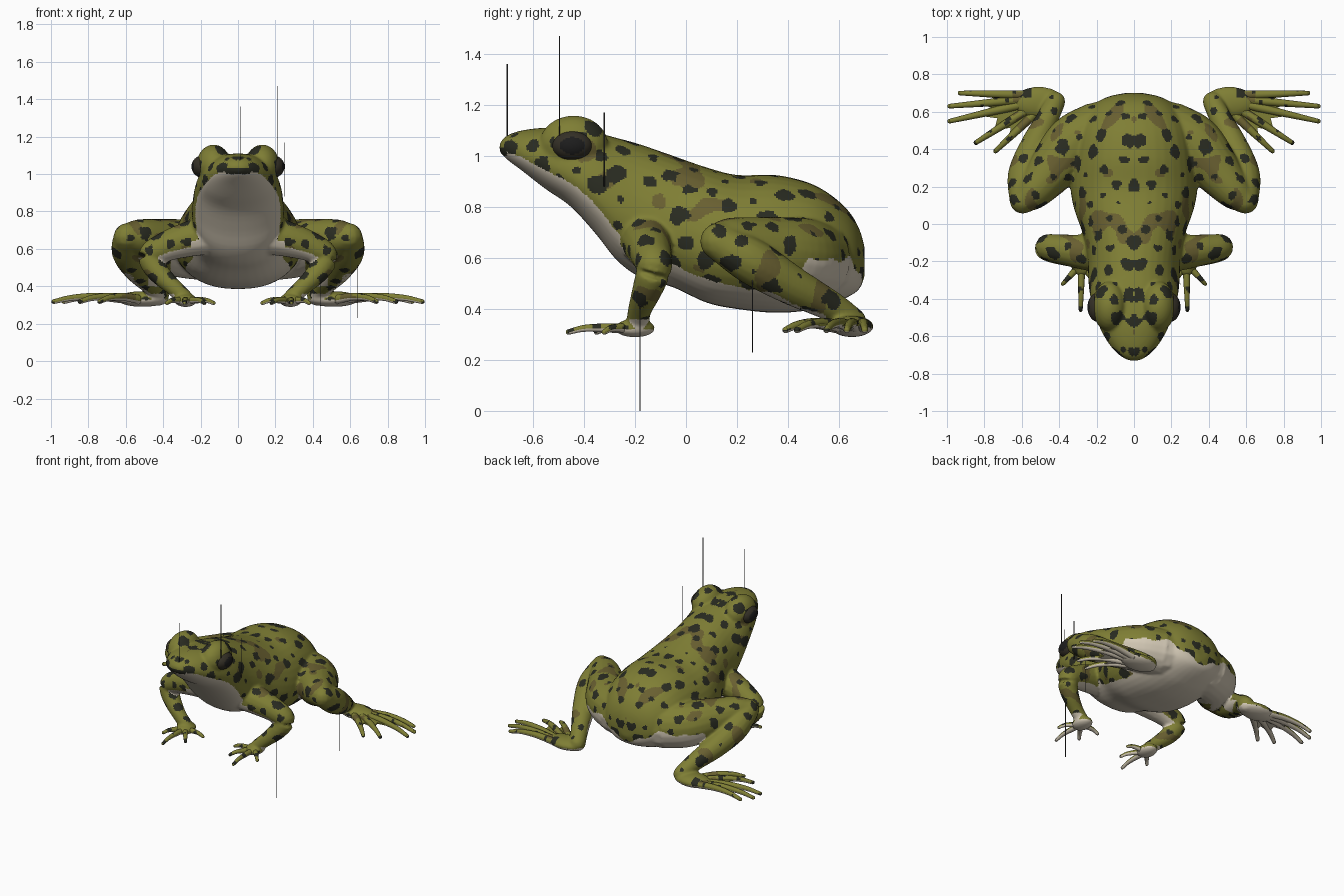
import bpy, bmesh, math, random
from mathutils import Vector, Matrix, noise, kdtree

if "Cube" in bpy.data.objects:
    bpy.data.objects.remove(bpy.data.objects["Cube"])

random.seed(7)


def material(name, rgb):
    m = bpy.data.materials.new(name)
    m.diffuse_color = (*rgb, 1)
    m.use_nodes = True
    m.node_tree.nodes["Principled BSDF"].inputs["Base Color"].default_value = m.diffuse_color
    return m


OLIVE = material("olive_green", (0.212, 0.21, 0.035))
DARK = material("dark_spot", (0.022, 0.024, 0.015))
BROWN = material("brown_blotch", (0.14, 0.115, 0.03))
CREAM = material("cream_belly", (0.66, 0.59, 0.47))
IRIS = material("eye_dark_brown", (0.035, 0.03, 0.02))
PUPIL = material("pupil_black", (0.012, 0.012, 0.012))
GREY = material("pointer_grey", (0.06, 0.06, 0.06))


def smooth_path(points, steps=6):
    """Catmull-Rom through points of any dimension."""
    p = [Vector(q) for q in points]
    p = [p[0] * 2 - p[1]] + p + [p[-1] * 2 - p[-2]]
    out = []
    for a, b, c, d in zip(p, p[1:], p[2:], p[3:]):
        for i in range(steps):
            t = i / steps
            out.append((b * 2 + (c - a) * t + (a * 2 - b * 5 + c * 4 - d) * t * t
                        + (b * 3 - a - c * 3 + d) * t ** 3) * 0.5)
    return out + [p[-2]]


def loft(bm, rings):
    rows = [[bm.verts.new(v) for v in r] for r in rings]
    n = len(rows[0])
    for a, b in zip(rows, rows[1:]):
        for i in range(n):
            bm.faces.new((a[i], a[(i + 1) % n], b[(i + 1) % n], b[i]))
    bm.faces.new(rows[0][::-1])
    bm.faces.new(rows[-1])


def ball(bm, c, r, seg=24):
    mat = Matrix.Translation(c) @ Matrix.Diagonal((*r, 1))
    bmesh.ops.create_uvsphere(bm, u_segments=seg, v_segments=seg // 2, radius=1, matrix=mat)


def tube(bm, points, side=1, n=12, steps=6):
    """Round tube through (x, y, z, radius) with ball ends."""
    path = smooth_path([(x * side, y, z, r) for x, y, z, r in points], steps)
    rings = []
    for i, q in enumerate(path):
        t = (path[min(i + 1, len(path) - 1)] - path[max(i - 1, 0)]).to_3d().normalized()
        u = t.cross(Vector((0.13, 0.2, 0.97))).normalized()
        v = t.cross(u)
        rings.append([q.to_3d() + (u * math.cos(k * math.tau / n) + v * math.sin(k * math.tau / n)) * q[3]
                      for k in range(n)])
    loft(bm, rings)
    for q in (path[0], path[-1]):
        ball(bm, q.to_3d(), (q[3],) * 3, 12)


def make(name, bm, mats):
    bmesh.ops.recalc_face_normals(bm, faces=bm.faces)
    me = bpy.data.meshes.new(name)
    bm.to_mesh(me)
    bm.free()
    ob = bpy.data.objects.new(name, me)
    bpy.context.collection.objects.link(ob)
    for m in mats:
        me.materials.append(m)
    me.polygons.foreach_set("use_smooth", [True] * len(me.polygons))
    return ob


def is_cream(c, n):
    """Underside rule for rump, soles, arms, hind legs and trunk (right half)."""
    wobble = 0.08 * noise.noise(c * 9)
    if c.y > 0.36 and c.x < 0.48 and c.z > 0.4 and n.z < 0.25:
        t = min(max((c.x - 0.05) / 0.2, 0), 1)
        if c.z < 0.51 + 0.09 * t * t * (3 - 2 * t) + 0.4 * wobble:
            return True
    if c.z < 0.36:
        return -n.z + wobble > 0.3
    if c.x > 0.25 and c.y < 0.02 and c.z < 0.72:
        return -0.7 * n.z - 0.25 * n.y - 0.75 * n.x + wobble > 0.5
    if c.x > 0.36:
        return -n.z + 0.3 * n.y + wobble > 0.8
    limit = 0.5 + 0.2 * min(max((c.y + 0.2) / 0.2, 0), 1)
    return -0.94 * n.z - 0.35 * n.y + wobble > limit


def paint(ob, gap, rmin, rmax):
    """Cream underside, dark random spots, brown blotches on olive."""
    polys = ob.data.polygons
    fold = lambda c: Vector((abs(c.x), c.y, c.z))
    seeds = []
    for _ in range(4000):
        c = fold(polys[random.randrange(len(polys))].center)
        if all((c - s).length_squared > gap * gap for s, _ in seeds):
            seeds.append((c, random.uniform(rmin, rmax)))
    kd = kdtree.KDTree(len(seeds))
    for i, (s, _) in enumerate(seeds):
        kd.insert(s, i)
    kd.balance()
    for f in polys:
        c, n = fold(f.center), f.normal.copy()
        if f.center.x < 0:
            n.x = -n.x
        ear = c.x > 0.15 and math.hypot(c.y + 0.32, c.z - 0.9) < 0.035
        nostril = (c - Vector((0.06, -0.675, 1.085))).length < 0.018
        lip = c.y < -0.7 and 1.0 < c.z < 1.03
        _, i, d = kd.find(c)
        if lip or nostril:
            k = 1
        elif is_cream(c, n):
            k = 3
        elif d + 0.018 * noise.noise(c * 28) < seeds[i][1]:
            k = 1
        elif ear or noise.noise(c * 8 + Vector((3, 1, 5))) > 0.3:
            k = 2
        else:
            k = 0
        f.material_index = k


SKIN = [OLIVE, DARK, BROWN, CREAM]

# Trunk and head: y, top, bottom, half width, height fraction of widest point
stations = [
    (-0.73, 1.05, 1.015, 0.03, 0.5), (-0.70, 1.08, 0.985, 0.08, 0.45),
    (-0.64, 1.10, 0.94, 0.135, 0.42), (-0.55, 1.11, 0.87, 0.185, 0.42),
    (-0.45, 1.105, 0.80, 0.22, 0.42), (-0.35, 1.09, 0.69, 0.24, 0.42),
    (-0.27, 1.07, 0.59, 0.245, 0.42), (-0.18, 1.045, 0.525, 0.25, 0.42),
    (-0.05, 1.0, 0.485, 0.275, 0.4), (0.08, 0.955, 0.425, 0.32, 0.4),
    (0.2, 0.925, 0.40, 0.34, 0.42), (0.35, 0.925, 0.385, 0.33, 0.42),
    (0.48, 0.895, 0.395, 0.31, 0.42), (0.57, 0.845, 0.42, 0.27, 0.42),
    (0.64, 0.78, 0.45, 0.21, 0.42), (0.68, 0.71, 0.48, 0.14, 0.45),
    (0.70, 0.64, 0.53, 0.05, 0.5)]
bm = bmesh.new()
rings = []
for y, top, bot, w, f in smooth_path(stations, 4):
    mid = bot + (top - bot) * f
    ring = []
    for k in range(40):
        a = k * math.tau / 40
        c, s = math.cos(a), math.sin(a)
        x = w * math.copysign(abs(c) ** 0.88, c)
        ring.append((x, y, mid + s * ((top - mid) if s > 0 else (mid - bot))))
    rings.append(ring)
loft(bm, rings)

for s in (1, -1):
    # Eye bulges
    ball(bm, (0.13 * s, -0.44, 1.045), (0.093, 0.135, 0.113))
    # Front legs
    tube(bm, [(0.14, -0.16, 0.68, 0.11), (0.27, -0.15, 0.65, 0.095), (0.39, -0.135, 0.61, 0.08),
              (0.465, -0.125, 0.56, 0.07), (0.43, -0.15, 0.48, 0.06), (0.35, -0.18, 0.40, 0.047),
              (0.29, -0.19, 0.345, 0.044)], s, 16)
    ball(bm, (0.28 * s, -0.20, 0.325), (0.062, 0.08, 0.036))
    # Thighs
    tube(bm, [(0.18, 0.50, 0.59, 0.16), (0.32, 0.43, 0.605, 0.155), (0.43, 0.30, 0.63, 0.133),
              (0.53, 0.18, 0.66, 0.1), (0.59, 0.13, 0.665, 0.075)], s, 20)
    # Shanks
    tube(bm, [(0.595, 0.125, 0.665, 0.072), (0.585, 0.26, 0.585, 0.09), (0.535, 0.41, 0.495, 0.078),
              (0.46, 0.57, 0.41, 0.06), (0.42, 0.655, 0.35, 0.054)], s, 16)
    # Hind foot soles
    ball(bm, (0.51 * s, 0.65, 0.332), (0.14, 0.085, 0.042))
skin = make("frog_skin", bm, [])

# Fuse the parts into one smooth skin
rm = skin.modifiers.new("fuse", "REMESH")
rm.mode = "VOXEL"
rm.voxel_size = 0.0085
sm = skin.modifiers.new("soften", "SMOOTH")
sm.factor, sm.iterations = 0.5, 8
bpy.context.view_layer.update()
dg = bpy.context.evaluated_depsgraph_get()
fused = bpy.data.meshes.new_from_object(skin.evaluated_get(dg))
skin.modifiers.clear()
skin.data = fused
fused.materials.clear()
for m in SKIN:
    fused.materials.append(m)
fused.polygons.foreach_set("use_smooth", [True] * len(fused.polygons))
paint(skin, 0.09, 0.012, 0.042)

# Toes of the front and hind feet, from knuckle to tip
front_tips = [(0.13, -0.22), (0.18, -0.35), (0.285, -0.46), (0.38, -0.32)]
hind_tips = [(0.93, 0.70), (0.985, 0.63), (0.985, 0.55), (0.845, 0.435), (0.74, 0.39)]
front_roots = [(0.28, -0.21)] * 4
hind_roots = [(0.58, 0.69), (0.59, 0.665), (0.59, 0.64), (0.57, 0.61), (0.53, 0.59)]


def toes(name, roots, tips, z0, radius, lift):
    b = bmesh.new()
    for s in (1, -1):
        for root, tip in zip(roots, tips):
            pts = []
            for t, z, r in ((0, 0, 1), (0.4, lift, 0.85), (0.75, lift * 0.6, 0.65), (1, -0.012, 0.5)):
                p = Vector(root).lerp(Vector(tip), t)
                pts.append((p.x, p.y, z0 + z, radius * r))
            tube(b, pts, s, 12, 8)
    paint(make(name, b, SKIN), 0.07, 0.01, 0.022)


toes("front_toes", front_roots, front_tips, 0.322, 0.021, 0.004)
toes("hind_toes", hind_roots, hind_tips, 0.33, 0.025, 0.014)

# Webbing between the hind toes
bm = bmesh.new()
feet = [(Vector(r), Vector(t)) for r, t in zip(hind_roots, hind_tips)]
for s in (1, -1):
    for (ra, ta), (rb, tb) in zip(feet, feet[1:]):
        outline = [ra, ra.lerp(ta, 0.65), ((ra + rb) / 2).lerp((ta + tb) / 2, 0.45), rb.lerp(tb, 0.65), rb]
        loft(bm, [[(p.x * s, p.y, z) for p in outline] for z in (0.334, 0.342)])
web = make("hind_foot_webs", bm, SKIN)
for f in web.data.polygons:
    f.use_smooth = False
    f.material_index = 3 if f.normal.z < -0.5 else 0

# Eyeballs with a flat oval pupil
bm = bmesh.new()
for s in (1, -1):
    ball(bm, (0.187 * s, -0.445, 1.04), (0.062, 0.08, 0.06), 48)
eyes = make("eyes", bm, [IRIS, PUPIL])
for f in eyes.data.polygons:
    c = f.center
    f.material_index = int(((c.y + 0.445) / 0.05) ** 2 + ((c.z - 1.04) / 0.034) ** 2 < 1)

# Thin vertical pointer lines: x, y, low z, high z
for name, x, y, lo, hi in (("nostril_pointer", 0.015, -0.70, 1.07, 1.36),
                           ("eye_pointer", 0.21, -0.495, 1.08, 1.47),
                           ("eardrum_pointer", 0.25, -0.32, 0.88, 1.17),
                           ("hind_leg_pointer", 0.64, 0.26, 0.23, 0.52),
                           ("front_leg_pointer", 0.44, -0.18, 0.0, 0.45)):
    bm = bmesh.new()
    bmesh.ops.create_cone(bm, cap_ends=True, segments=6, radius1=0.0025, radius2=0.0025, depth=hi - lo,
                          matrix=Matrix.Translation((x, y, (lo + hi) / 2)))
    make(name, bm, [GREY])
